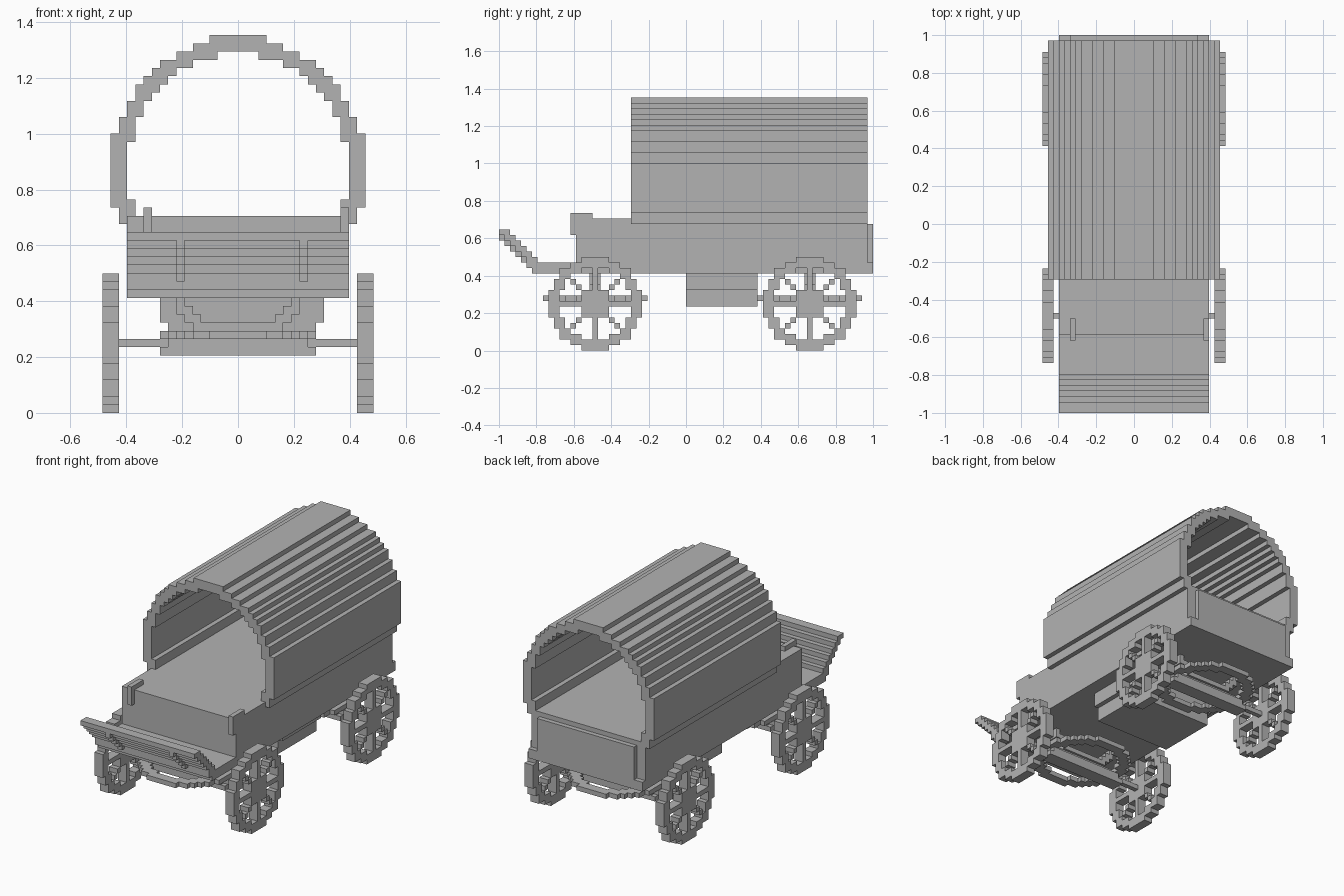
import bpy
import bmesh
from mathutils import Vector

U = 2 / 68  # one block

cube = bpy.data.objects.get("Cube")
if cube:
    bpy.data.objects.remove(cube, do_unlink=True)

grey = bpy.data.materials.new("plain grey")
grey.use_nodes = True
COLOUR = (0.45, 0.45, 0.45, 1)
grey.diffuse_color = COLOUR
grey.node_tree.nodes["Principled BSDF"].inputs["Base Color"].default_value = COLOUR

# For each extrusion axis: the two in-plane axes, in right-handed order
PLANES = {0: (1, 2), 1: (2, 0), 2: (0, 1)}


def prism(name, cells, axis, start, end):
    """Extrude a set of unit cells (given by their centres) along an axis."""
    cells = set(cells)
    p, q = PLANES[axis]
    bm = bmesh.new()

    def quad(corners):
        verts = []
        for a, b, c in corners:
            v = Vector((0, 0, 0))
            v[p], v[q], v[axis] = a * U, b * U, c * U
            verts.append(bm.verts.new(v))
        bm.faces.new(verts)

    for a, b in cells:
        ring = [(a - .5, b - .5), (a + .5, b - .5), (a + .5, b + .5), (a - .5, b + .5)]
        quad([(*c, end) for c in ring])
        quad([(*c, start) for c in reversed(ring)])
        sides = [(a, b - 1), (a + 1, b), (a, b + 1), (a - 1, b)]
        for k, neighbour in enumerate(sides):
            if neighbour not in cells:
                s, t = ring[k], ring[(k + 1) % 4]
                quad([(*s, start), (*t, start), (*t, end), (*s, end)])
    bmesh.ops.remove_doubles(bm, verts=bm.verts, dist=U / 100)
    return finish(name, bm)


def box(name, x, y, z):
    bm = bmesh.new()
    bmesh.ops.create_cube(bm, size=1)
    for v in bm.verts:
        v.co = Vector([(lo + hi) / 2 * U + c * (hi - lo) * U
                       for c, (lo, hi) in zip(v.co, (x, y, z))])
    return finish(name, bm)


def finish(name, bm):
    mesh = bpy.data.meshes.new(name)
    bm.to_mesh(mesh)
    bm.free()
    mesh.materials.append(grey)
    obj = bpy.data.objects.new(name, mesh)
    bpy.context.collection.objects.link(obj)
    return obj


# Wagon bed and tailgate
box("wagon_bed", (-13.5, 13.5), (-20, 33), (14, 24))
box("tail_sill", (-13.5, 13.5), (33, 34), (14, 16))
box("tailgate", (-11.5, 11.5), (33, 34), (16, 23))

# Canopy: (number of rows, inner half width, outer half width), from the bottom up
canopy_rows = [(2, 12.5, 14.5), (1, 12.5, 15.5), (7, 13.5, 15.5), (1, 12.5, 15.5),
               (2, 12.5, 14.5), (2, 11.5, 13.5), (1, 10.5, 12.5), (1, 9.5, 12.5),
               (1, 8.5, 11.5), (1, 7.5, 10.5), (1, 5.5, 9.5), (1, 2.5, 7.5),
               (1, -1, 5.5), (1, -1, 3.5)]
cells, z = [], 23.5
for count, inner, outer in canopy_rows:
    for _ in range(count):
        cells += [(z, i) for i in range(-16, 17) if inner < abs(i) < outer]
        z += 1
prism("canopy", cells, 1, -10, 33)

# Footboard: flat step, then planks climbing forward
box("footboard_step", (-13.5, 13.5), (-28, -20), (14, 16))
planks = [(-32.5 + (20 - r) + k, r + .5) for r in range(16, 21) for k in (0, 1)]
planks += [(-33.5, 21.5), (-32.5, 21.5), (-28.5, 15.5)]
prism("footboard_planks", planks, 0, -13.5, 13.5)
strut = [(-33.5 + (20 - r), r + .5) for r in range(14, 21)]
for side, x in (("right", -7.5), ("left", 7.5)):
    prism("footboard_strut_" + side, strut, 0, x, x + 1)

# Hooked seat brackets
hook = [(-20.5, z + .5) for z in range(21, 25)] + [(y + .5, 24.5) for y in range(-20, -17)]
for side, x in (("right", -11.5), ("left", 12.5)):
    prism("seat_bracket_" + side, hook, 0, x, x + 1)

# Underslung chest, narrower at the bottom
chest = [(z + .5, x) for z in range(8, 14)
         for x in range(-9 if z > 10 else -8, 11 if z > 10 else 10)]
prism("under_chest", chest, 1, 0, 13)

# Wheel pattern: rim, hub, straight and diagonal spokes
R = range(-8, 9)


def in_wheel(i, j):
    d = i * i + j * j
    spoke = i == 0 or j == 0 or abs(i) == abs(j)
    return d <= 72.25 and (d > 42.25 or d < 6 or spoke)


wheel = [(i, j) for i in R for j in R if in_wheel(i, j)]

# Sagging support under the bed
sag = [(13.5 - k, s * (7 - k)) for k in range(4) for s in (-1, 1)]
sag += [(12.5 - k, s * (7 - k)) for k in range(3) for s in (-1, 1)]
sag += [(10.5, x) for x in range(-3, 4)]

# Running gear, front and back
for end, y in (("front", -16.5), ("back", 22.5)):
    for side, x in (("right", -16.5), ("left", 14.5)):
        prism(f"{end}_{side}_wheel", [(y + i, 8.5 + j) for i, j in wheel], 0, x, x + 2)
    box(end + "_axle", (-14.5, 14.5), (y - .5, y + .5), (8, 9))
    box(end + "_axle_beam", (-9.5, 9.5), (y - 1.5, y + 1.5), (7, 8))
    box(end + "_axle_block", (-8.5, 8.5), (y - 1.5, y + 1.5), (8, 9))
    turn = [(i, y + j) for i in range(-9, 10) for j in range(-9, 10)
            if 56 < i * i + j * j <= 90]
    prism(end + "_turn_ring", turn, 2, 9, 10)
    box(end + "_ring_bar", (-8.5, 8.5), (y - .5, y + .5), (9, 10))
    prism(end + "_sag_support", sag, 1, y - 1, y + 1)
